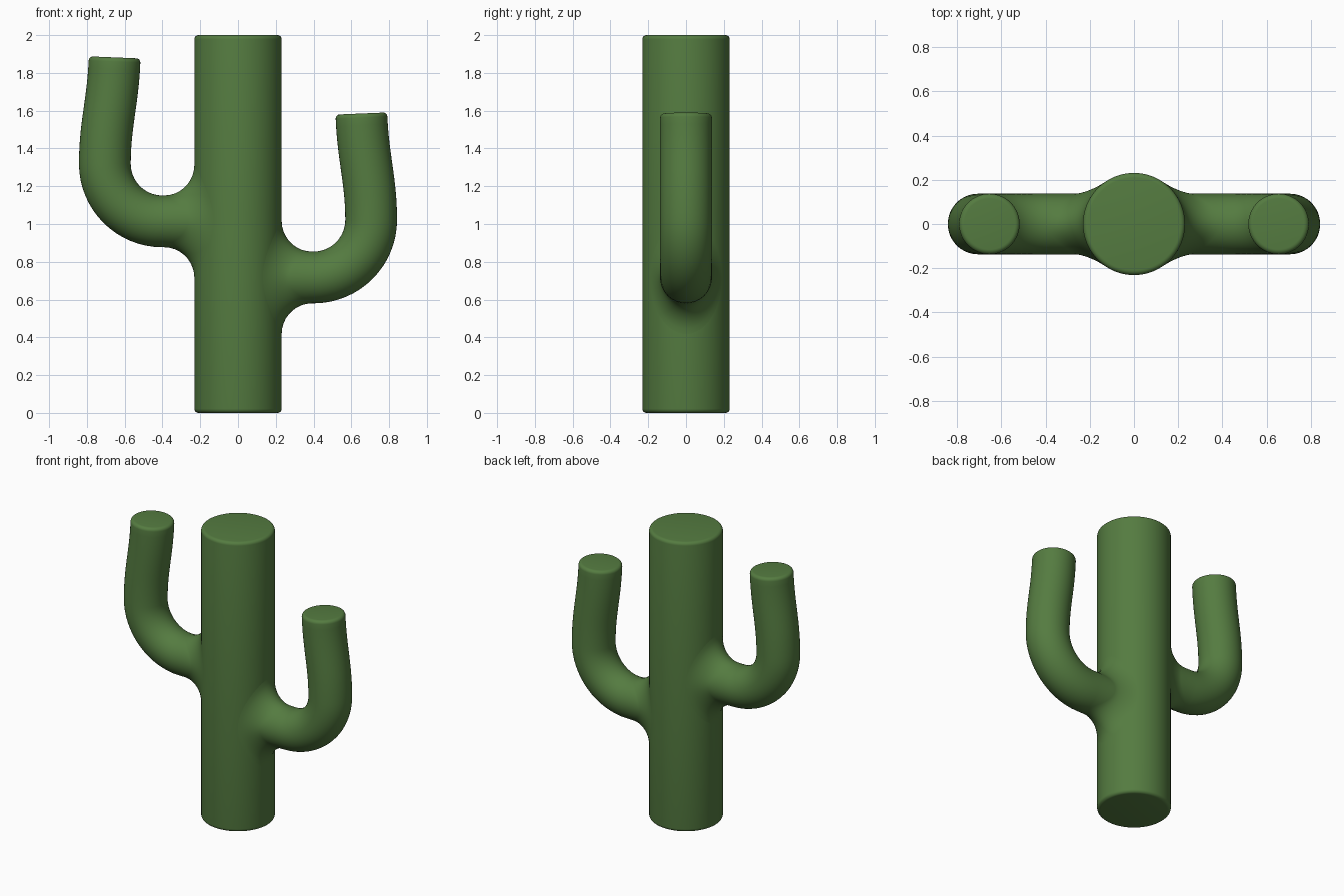
import bpy
import bmesh
from math import cos, sin, pi, sqrt
from mathutils import Vector
from mathutils.geometry import interpolate_bezier

if "Cube" in bpy.data.objects:
    bpy.data.objects.remove(bpy.data.objects["Cube"], do_unlink=True)

SIDES = 64
TRUNK_R, TRUNK_H = 0.231, 2.0
ARM_R = 0.137
RIM = 0.022
ANGLES = [2 * pi * i / SIDES for i in range(SIDES)]

green = bpy.data.materials.new("cactus green")
color = (0.09, 0.20, 0.052, 1)
green.diffuse_color = color
green.use_nodes = True
shader = green.node_tree.nodes["Principled BSDF"]
shader.inputs["Base Color"].default_value = color
shader.inputs["Roughness"].default_value = 0.8


def loft(name, rings):
    """Skin a list of point rings and cap both ends."""
    bm = bmesh.new()
    loops = [[bm.verts.new(p) for p in ring] for ring in rings]
    for a, b in zip(loops, loops[1:]):
        for i in range(SIDES):
            j = (i + 1) % SIDES
            bm.faces.new((a[i], a[j], b[j], b[i]))
    bm.faces.new(loops[0])
    bm.faces.new(loops[-1])
    bmesh.ops.recalc_face_normals(bm, faces=bm.faces)
    mesh = bpy.data.meshes.new(name)
    bm.to_mesh(mesh)
    bm.free()
    mesh.materials.append(green)
    obj = bpy.data.objects.new(name, mesh)
    bpy.context.collection.objects.link(obj)
    bpy.ops.object.select_all(action="DESELECT")
    obj.select_set(True)
    bpy.context.view_layer.objects.active = obj
    bpy.ops.object.shade_smooth_by_angle(angle=pi / 5)
    return obj


def rim_steps(steps=5):
    """Inset and rise of a rounded rim, from the side to the cap."""
    turns = [pi / 2 * k / steps for k in range(steps + 1)]
    return [(RIM * (1 - cos(t)), RIM * sin(t)) for t in turns]


# Trunk: upright cylinder with rounded rims
upper = [(TRUNK_R - i, TRUNK_H - RIM + rise) for i, rise in rim_steps()]
profile = [(r, TRUNK_H - z) for r, z in reversed(upper)] + upper
loft("trunk", [[(r * cos(a), r * sin(a), z) for a in ANGLES] for r, z in profile])


def collar_curve(a, steps=10):
    """Blend from the trunk surface onto the arm at angle a."""
    y, z = 0.19 * cos(a), 0.30 * sin(a)
    x = sqrt(TRUNK_R ** 2 - y ** 2)
    arm_y, arm_z = ARM_R * cos(a), ARM_R * sin(a)
    corner = Vector((x + (y - arm_y) * y / x, arm_y, arm_z))
    start = Vector((x, y, z))
    end = corner + Vector((0.06 + 0.10 * sin(a) ** 2, 0, 0))
    return interpolate_bezier(start, start.lerp(corner, 0.55),
                              end.lerp(corner, 0.55), end, steps)


def tube_ring(p, tangent, r):
    normal = Vector((-tangent.z, 0, tangent.x))
    return [p + Vector((0, r * cos(a), 0)) + normal * (r * sin(a)) for a in ANGLES]


def arm(name, side, height):
    # Flared collar at the trunk
    rings = [list(ring) for ring in zip(*[collar_curve(a) for a in ANGLES])]
    # Quarter-turn elbow
    bend = 0.305
    for k in range(17):
        t = pi / 2 * k / 16
        p = Vector((0.40 + bend * sin(t), 0, bend * (1 - cos(t))))
        rings.append(tube_ring(p, Vector((cos(t), 0, sin(t))), ARM_R))
    # Upper arm leaning gently inward
    tip = Vector((0.654, 0, 0.868 - RIM))
    path = interpolate_bezier(Vector((0.705, 0, bend)), Vector((0.705, 0, 0.51)),
                              Vector((0.663, 0, 0.63)), tip, 17)
    for before, p, after in zip(path, path[1:], path[2:]):
        rings.append(tube_ring(p, (after - before).normalized(), ARM_R))
    # Rounded tip
    lean = (tip - Vector((0.663, 0, 0.63))).normalized()
    for inset, rise in rim_steps():
        rings.append(tube_ring(tip + lean * rise, lean, ARM_R - inset))
    loft(name, [[(side * p.x, p.y, p.z + height) for p in ring] for ring in rings])


arm("left_arm", 1, 0.717)
arm("right_arm", -1, 1.014)
